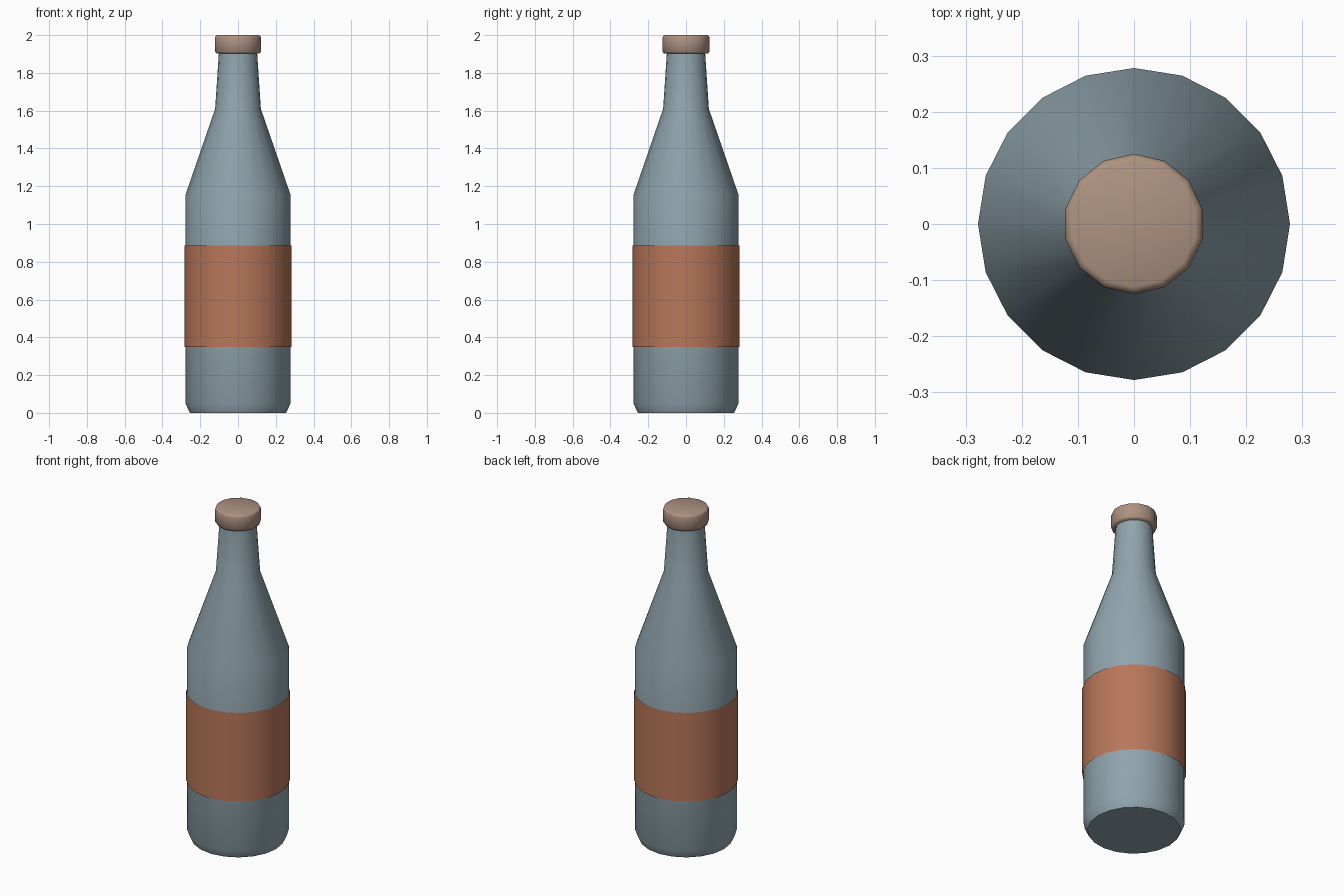
import bpy, bmesh, math

if "Cube" in bpy.data.objects:
    bpy.data.objects.remove(bpy.data.objects["Cube"])


def material(name, color):
    m = bpy.data.materials.new(name)
    m.diffuse_color = (*color, 1)
    m.use_nodes = True
    m.node_tree.nodes["Principled BSDF"].inputs["Base Color"].default_value = m.diffuse_color
    return m


def lathe(name, profile, sides, mat, smooth, capped=True):
    """Turn a (radius, height) profile around z, with an optional flat bottom and top."""
    bm = bmesh.new()
    rings = []
    for r, z in profile:
        rings.append([bm.verts.new((r * math.sin(2 * math.pi * i / sides),
                                    r * math.cos(2 * math.pi * i / sides), z))
                      for i in range(sides)])
    for low, high in zip(rings, rings[1:]):
        for i in range(sides):
            j = (i + 1) % sides
            bm.faces.new((low[j], low[i], high[i], high[j]))
    if capped:
        bm.faces.new(rings[0])
        bm.faces.new(rings[-1][::-1])
    mesh = bpy.data.meshes.new(name)
    bm.to_mesh(mesh)
    bm.free()
    mesh.materials.append(mat)
    ob = bpy.data.objects.new(name, mesh)
    bpy.context.collection.objects.link(ob)
    bpy.ops.object.select_all(action='DESELECT')
    ob.select_set(True)
    bpy.context.view_layer.objects.active = ob
    bpy.ops.object.shade_smooth_by_angle(angle=math.radians(smooth))
    return ob


glass = material("blue grey glass", (0.279, 0.371, 0.418))
paper = material("rust paper", (0.479, 0.184, 0.102))
cork = material("tan cap", (0.423, 0.292, 0.220))

# Bottle: chamfered foot, straight body, sloping shoulder, tapered neck
lathe("bottle", [(0.255, 0), (0.278, 0.05), (0.278, 1.155), (0.121, 1.61), (0.101, 1.91)],
      20, glass, 40)

# Label: open sleeve just outside the body
lathe("label", [(0.284, 0.35), (0.284, 0.885)], 20, paper, 40, capped=False)

# Cap: disc with softened rims
lathe("cap", [(0.117, 1.903), (0.125, 1.912), (0.125, 1.986), (0.121, 1.996), (0.112, 2.0)],
      14, cork, 60)
